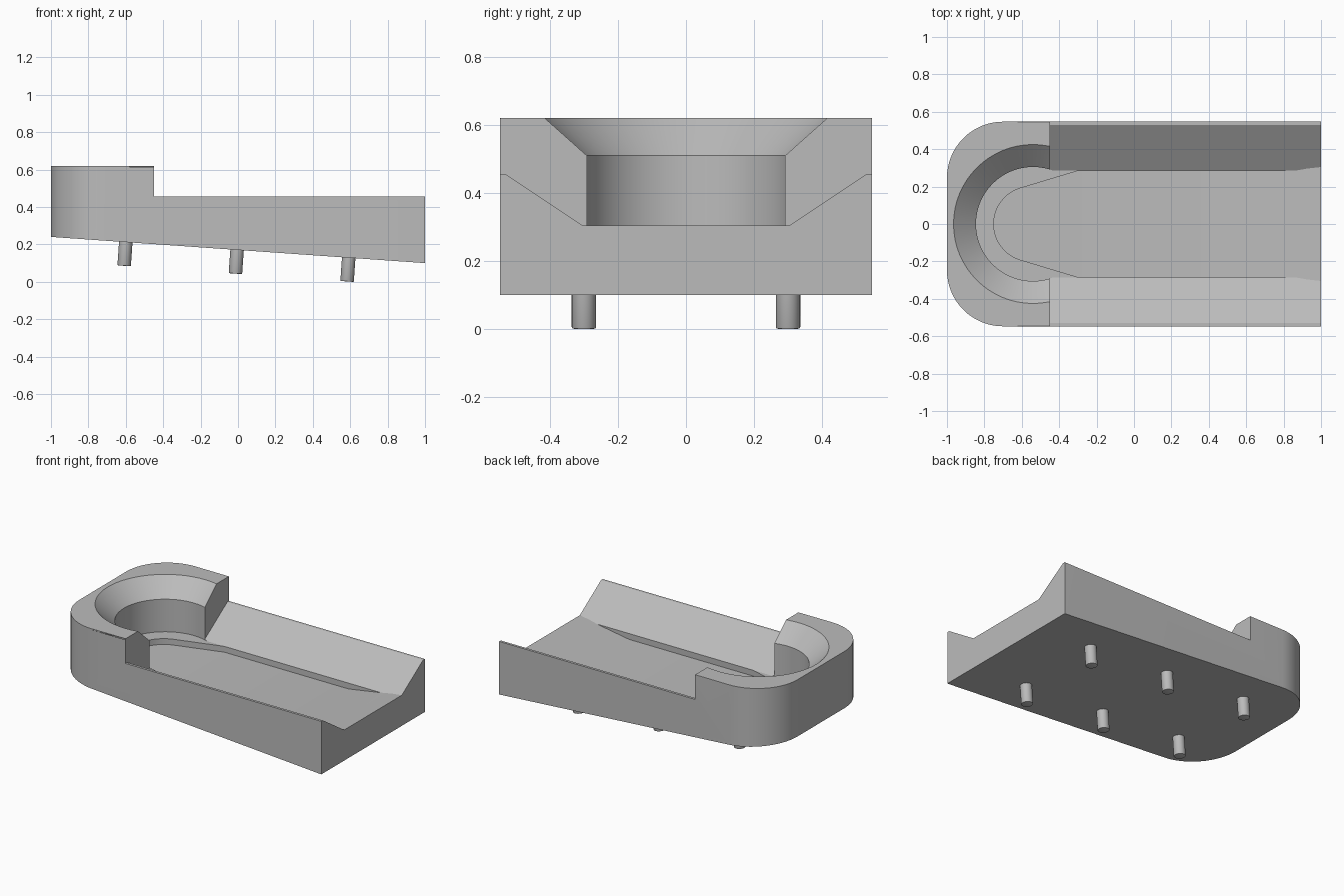
import bpy, bmesh
from math import sin, cos, pi, radians, atan
from mathutils import Vector, Matrix

cube = bpy.data.objects.get("Cube")
if cube:
    bpy.data.objects.remove(cube, do_unlink=True)

HALF_W, TOP, RIM, LEDGE = 0.547, 0.62, 0.455, 0.292
SLOPE = 0.07

grey = bpy.data.materials.new("light grey")
grey.use_nodes = True
grey.diffuse_color = (0.5, 0.5, 0.5, 1)
grey.node_tree.nodes["Principled BSDF"].inputs["Base Color"].default_value = (0.5, 0.5, 0.5, 1)


def underside(x):
    return 0.17 - SLOPE * x


def make_object(name, bm):
    bmesh.ops.recalc_face_normals(bm, faces=bm.faces[:])
    mesh = bpy.data.meshes.new(name)
    bm.to_mesh(mesh)
    bm.free()
    mesh.materials.append(grey)
    obj = bpy.data.objects.new(name, mesh)
    bpy.context.collection.objects.link(obj)
    return obj


def loft(sections):
    """Skin a row of matching closed cross-sections and cap both ends."""
    bm = bmesh.new()
    rings = [[bm.verts.new(p) for p in s] for s in sections]
    n = len(rings[0])
    for a, b in zip(rings, rings[1:]):
        for i in range(n):
            j = (i + 1) % n
            bm.faces.new((a[i], a[j], b[j], b[i]))
    bm.faces.new(rings[0])
    bm.faces.new(rings[-1])
    return bm


def select_only(obj):
    bpy.ops.object.select_all(action='DESELECT')
    obj.select_set(True)
    bpy.context.view_layer.objects.active = obj


def carve(target, cutter):
    mod = target.modifiers.new("carve", 'BOOLEAN')
    mod.operation = 'DIFFERENCE'
    mod.solver = 'EXACT'
    mod.object = cutter
    select_only(target)
    bpy.ops.object.modifier_apply(modifier=mod.name)
    bpy.data.objects.remove(cutter, do_unlink=True)


# Body: rounded at the left end, with a sloping underside
R = 0.3
outline = [(1, -HALF_W), (1, HALF_W)]
for side, start in ((1, 90), (-1, 180)):
    for k in range(17):
        a = radians(start + 90 * k / 16)
        outline.append((-1 + R + R * cos(a), side * (HALF_W - R) + R * sin(a)))
bm = loft([[(x, y, underside(x)) for x, y in outline],
           [(x, y, TOP) for x, y in outline]])
top_edges = [e for e in bm.edges if all(v.co.z > TOP - 0.001 for v in e.verts)]
bmesh.ops.bevel(bm, geom=top_edges, offset=0.007, segments=2, affect='EDGES', profile=0.5)
body = make_object("body", bm)


# Channel with sloping sides, its floor lifting slightly at the open end
def channel_section(x, floor):
    foot = 0.285 + (floor - LEDGE) * 1.5
    half = [(foot, floor), (0.53, RIM), (0.7, RIM), (0.7, 0.9)]
    return [(x, y, z) for y, z in half] + [(x, -y, z) for y, z in reversed(half)]


carve(body, make_object("channel_cutter", loft(
    [channel_section(x, z) for x, z in
     ((-0.45, LEDGE), (0.86, LEDGE), (0.93, 0.3), (1, 0.305), (1.1, 0.307))])))

# Round bowl with a flared mouth
bowl_profile = [(0.305, LEDGE), (0.305, 0.51), (0.425, TOP), (0.534, 0.72)]
carve(body, make_object("bowl_cutter", loft(
    [[(-0.54 + r * cos(2 * pi * k / 64), r * sin(2 * pi * k / 64), z) for k in range(64)]
     for r, z in bowl_profile])))

# Shallow pocket: round nose, widening sides, ramp out at the open end
nose = [(-0.55 - 0.2 * cos(a), 0.2 * sin(a)) for a in
        (radians(3 + 71 * k / 12) for k in range(13))]
stations = [(x, w, 0.253) for x, w in nose]
stations += [(-0.3, 0.284, 0.253), (0.62, 0.284, 0.253), (0.86, 0.284, LEDGE)]
carve(body, make_object("pocket_cutter", loft(
    [[(x, -w, z), (x, w, z), (x, w, 0.35), (x, -w, 0.35)] for x, w, z in stations])))

parts = [body]

# Six pegs square to the underside
tilt = Matrix.Rotation(atan(SLOPE), 4, 'Y')
for x, place in ((-0.6, "left"), (-0.005, "middle"), (0.592, "right")):
    for y, side in ((-0.3, "front"), (0.3, "back")):
        bm = bmesh.new()
        bmesh.ops.create_cone(bm, cap_ends=True, segments=32, radius1=0.036,
                              radius2=0.036, depth=0.147)
        rim = [e for e in bm.edges if all(v.co.z < 0 for v in e.verts)]
        bmesh.ops.bevel(bm, geom=rim, offset=0.004, segments=2, affect='EDGES', profile=0.5)
        # the upper end is sunk a little into the body
        bmesh.ops.translate(bm, verts=bm.verts[:], vec=(0, 0, -0.0535))
        bm.transform(Matrix.Translation(Vector((x, y, underside(x)))) @ tilt)
        parts.append(make_object(f"{side}_{place}_peg", bm))

for obj in parts:
    select_only(obj)
    bpy.ops.object.shade_smooth_by_angle(angle=radians(25))
